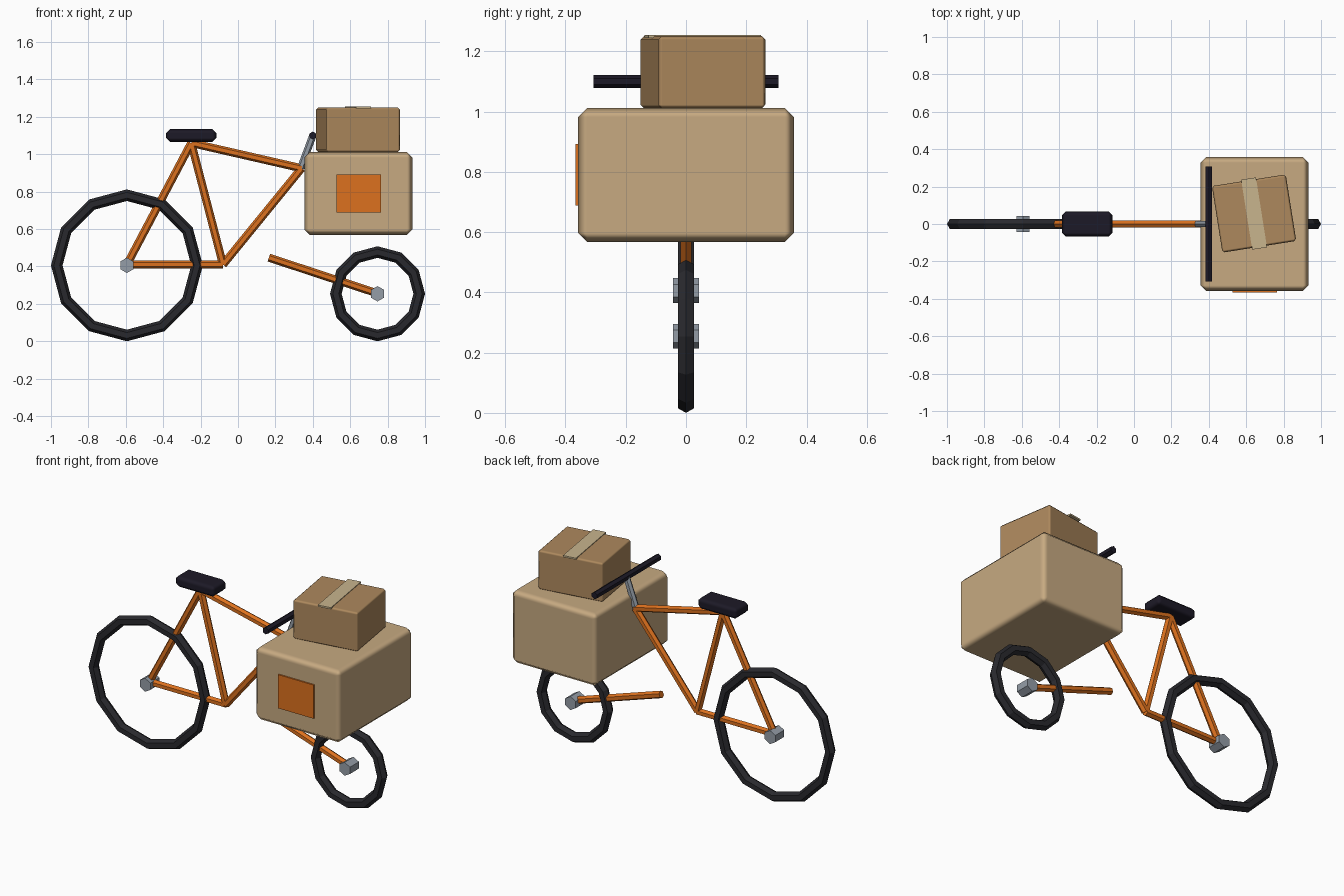
import bpy, bmesh
from math import radians, pi
from mathutils import Vector, Matrix

if "Cube" in bpy.data.objects:
    bpy.data.objects.remove(bpy.data.objects["Cube"])


def mat(name, rgb):
    m = bpy.data.materials.new(name)
    m.diffuse_color = (*rgb, 1)
    m.use_nodes = True
    m.node_tree.nodes["Principled BSDF"].inputs["Base Color"].default_value = m.diffuse_color
    return m


ORANGE = mat("orange paint", (0.72, 0.165, 0.013))
RUBBER = mat("rubber", (0.022, 0.022, 0.027))
DARK = mat("dark padding", (0.012, 0.010, 0.020))
METAL = mat("metal", (0.30, 0.34, 0.39))
CARD = mat("light card", (0.57, 0.40, 0.22))
CARD2 = mat("brown card", (0.42, 0.25, 0.11))
TAPE = mat("tape", (0.58, 0.46, 0.27))


def finish(name, bm, material):
    me = bpy.data.meshes.new(name)
    bm.to_mesh(me)
    bm.free()
    me.materials.append(material)
    ob = bpy.data.objects.new(name, me)
    bpy.context.collection.objects.link(ob)
    return ob


def tube(name, a, b, r, material):
    """Six-sided bar between two points."""
    a, b = Vector(a), Vector(b)
    d = b - a
    bm = bmesh.new()
    rot = d.to_track_quat('Z', 'Y').to_matrix().to_4x4()
    bmesh.ops.create_cone(bm, cap_ends=True, segments=6, radius1=r, radius2=r,
                          depth=d.length, matrix=Matrix.Translation((a + b) / 2) @ rot)
    return finish(name, bm, material)


def box(name, centre, size, material, bevel=0, turn=0):
    bm = bmesh.new()
    bmesh.ops.create_cube(bm, size=1, matrix=Matrix.Diagonal((*size, 1)))
    ob = finish(name, bm, material)
    ob.location = centre
    ob.rotation_euler.z = turn
    if bevel:
        for p in ob.data.polygons:
            p.use_smooth = True
        mod = ob.modifiers.new("bevel", 'BEVEL')
        mod.width = bevel
        mod.segments = 1
        mod.harden_normals = True
    return ob


def wheel(name, x, radius, minor=0.031):
    """Twelve-sided tyre with a hexagonal hub."""
    bpy.ops.mesh.primitive_torus_add(major_segments=12, minor_segments=6,
                                     major_radius=radius - minor, minor_radius=minor,
                                     location=(x, 0, radius), rotation=(pi / 2, 0, 0))
    ob = bpy.context.object
    ob.name = name + "_tyre"
    ob.data.materials.append(RUBBER)
    tube(name + "_hub", (x, -0.043, radius), (x, 0.043, radius), 0.041, METAL)


# wheels
wheel("rear_wheel", -0.594, 0.406)
wheel("front_wheel", 0.746, 0.254)

# frame
axle, crank = (-0.594, 0, 0.41), (-0.08, 0, 0.41)
seat_top, head = (-0.25, 0, 1.06), (0.34, 0, 0.925)
for name, a, b in (("chain_stay", axle, crank), ("seat_stay", axle, seat_top),
                   ("seat_tube", crank, seat_top), ("top_tube", seat_top, head),
                   ("down_tube", crank, head),
                   ("front_fork", (0.165, 0, 0.447), (0.746, 0, 0.256))):
    tube(name, a, b, 0.0215, ORANGE)

# steering
tube("stem", (0.335, 0, 0.925), (0.40, 0, 1.10), 0.0195, METAL)
tube("handlebar", (0.40, -0.307, 1.10), (0.40, 0.307, 1.10), 0.021, DARK)

# seat
box("seat", (-0.25, 0, 1.10), (0.27, 0.136, 0.068), DARK, 0.022)

# cargo
box("large_cargo_box", (0.644, 0, 0.79), (0.578, 0.716, 0.444), CARD, 0.03)
box("front_panel", (0.645, -0.355, 0.79), (0.238, 0.024, 0.204), ORANGE)
turn = radians(9)
box("small_parcel", (0.642, 0.056, 1.131), (0.40, 0.36, 0.24), CARD2, 0.012, turn)
box("parcel_tape", (0.642, 0.056, 1.25), (0.08, 0.378, 0.010), TAPE, 0, turn)
